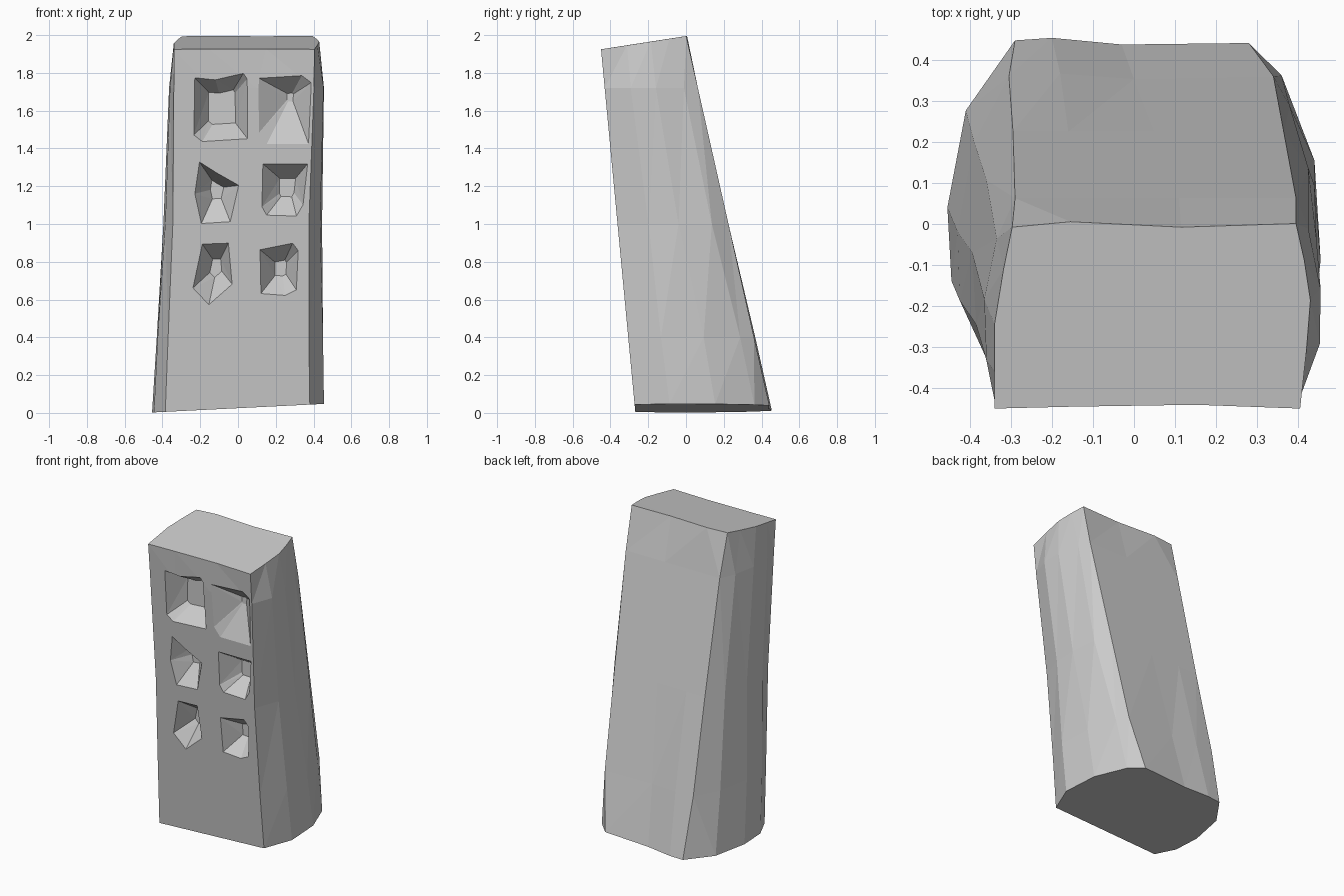
import bpy, bmesh


def front_y(z):
    return -0.268 - 0.0945 * z


def back_y(z):
    return 0.45 - 0.225 * z


def loft(name, rings):
    """Closed solid through rings with equal point counts."""
    bm = bmesh.new()
    loops = [[bm.verts.new(p) for p in ring] for ring in rings]
    n = len(loops[0])
    for a, b in zip(loops, loops[1:]):
        for i in range(n):
            j = (i + 1) % n
            bm.faces.new((a[i], a[j], b[j], b[i]))
    bm.faces.new(loops[0][::-1])
    bm.faces.new(loops[-1])
    bmesh.ops.triangulate(bm, faces=bm.faces[:])
    bmesh.ops.recalc_face_normals(bm, faces=bm.faces[:])
    me = bpy.data.meshes.new(name)
    bm.to_mesh(me)
    bm.free()
    ob = bpy.data.objects.new(name, me)
    bpy.context.collection.objects.link(ob)
    return ob


# Leaning stone block: x of each ring point, and its share of the depth (0 front, 1 back)
SHARE_LOW = [0, 0, 0, 0, .26, .6, .89, 1, .99, 1.01, 1, .76, .43, .18]
SHARE_MID = [0, 0, 0, 0, .28, .55, .85, 1, 1, 1, 1, .8, .5, .2]
SHARE_TOP = [0, .01, .02, 0, .3, .58, .8, 1, .98, 1.01, .98, .75, .45, .2]
LEVELS = [
    (0.0, SHARE_LOW, [-.385, -.15, .1, .38, .455, .44, .36, .28, -.03, -.2, -.29, -.41, -.455, -.445]),
    (0.4, SHARE_LOW, [-.37, -.15, .1, .375, .45, .44, .38, .34, 0, -.18, -.305, -.39, -.43, -.425]),
    (1.0, SHARE_MID, [-.345, -.15, .1, .375, .435, .445, .425, .365, .05, -.16, -.295, -.36, -.395, -.385]),
    (1.72, SHARE_MID, [-.34, -.15, .1, .402, .453, .455, .425, .395, .11, -.155, -.29, -.335, -.365, -.36]),
    (1.93, SHARE_TOP, [-.34, -.15, .15, .405, .42, .43, .415, .395, .115, -.155, -.297, -.318, -.34, -.34]),
]
rings = []
for k, (z0, shares, xs) in enumerate(LEVELS):
    ring = []
    for x, t in zip(xs, shares):
        z = z0
        if k == 0:
            z = 0.025 + 0.05 * x
        elif k == len(LEVELS) - 1:
            z = 1.925 + 0.07 * t
        f, b = front_y(z), back_y(z)
        ring.append((x, f + (b - f) * t, z))
    rings.append(ring)
block = loft("stone_block", rings)

# Six carved hollows: depth, floor scale, floor centre, outline on the front face
HOLLOWS = [
    (.12, .5, (-.08, 1.62), [(-.23, 1.775), (-.12, 1.765), (.03, 1.8), (.05, 1.77), (.052, 1.45), (-.19, 1.435), (-.235, 1.47)]),
    (.10, .12, (.28, 1.68), [(.105, 1.775), (.34, 1.79), (.39, 1.75), (.375, 1.42), (.15, 1.42), (.108, 1.48)]),
    (.11, .3, (-.11, 1.19), [(-.205, 1.33), (-.11, 1.27), (.005, 1.205), (-.04, 1.01), (-.195, 1.0), (-.23, 1.16)]),
    (.11, .35, (.27, 1.2), [(.13, 1.32), (.37, 1.32), (.345, 1.1), (.31, 1.04), (.15, 1.045), (.125, 1.09)]),
    (.11, .3, (-.11, .78), [(-.19, .895), (-.05, .9), (-.03, .68), (-.155, .57), (-.24, .66)]),
    (.11, .3, (.23, .77), [(.115, .865), (.29, .9), (.32, .86), (.31, .65), (.25, .62), (.12, .63)]),
]
for i, (depth, s, (cx, cz), pts) in enumerate(HOLLOWS):
    outer = [(x, front_y(z) - 0.05, z) for x, z in pts]
    mouth = [(x, front_y(z) - 0.002, z) for x, z in pts]
    floor = [(cx + (x - cx + .0) * s, front_y(cz) + depth, cz + (z - cz) * s) for x, z in pts]
    cutter = loft("hollow_cutter_%d" % (i + 1), [outer, mouth, floor])
    cutter.hide_render = True
    cutter.hide_viewport = True
    mod = block.modifiers.new("hollow_%d" % (i + 1), 'BOOLEAN')
    mod.operation = 'DIFFERENCE'
    mod.solver = 'EXACT'
    mod.object = cutter
